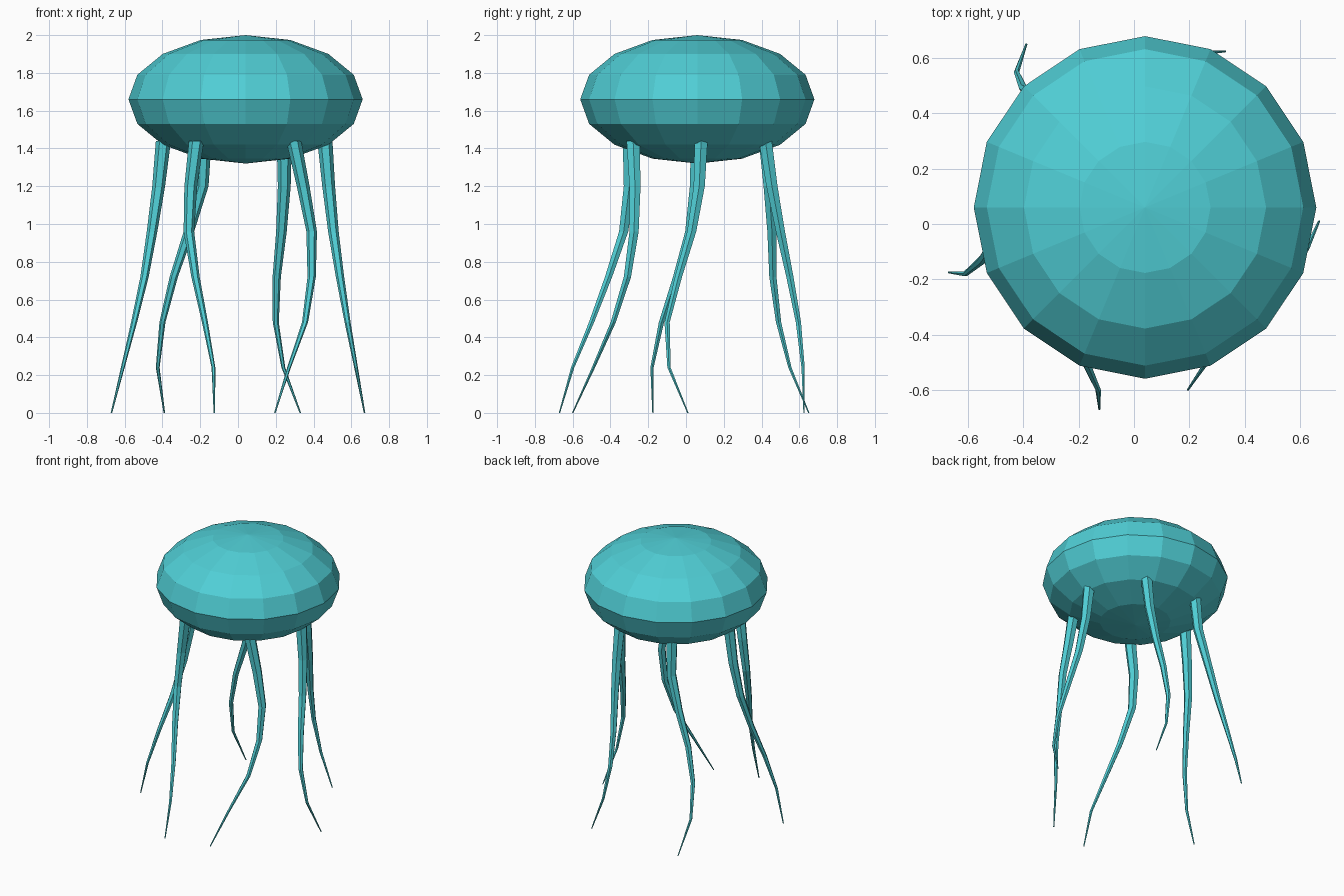
import bpy
import bmesh
from math import cos, sin, pi
from mathutils import Matrix, Vector

default_cube = bpy.data.objects.get("Cube")
if default_cube:
    bpy.data.objects.remove(default_cube, do_unlink=True)

# Single flat colour
teal = bpy.data.materials.new("teal")
teal.use_nodes = True
teal.diffuse_color = (0.08, 0.62, 0.67, 1)
teal.node_tree.nodes["Principled BSDF"].inputs["Base Color"].default_value = teal.diffuse_color

BELL_CENTRE = Vector((0.04, 0.06, 1.66))
ROOT_HEIGHT = 1.44
ROOT_RADIUS = 0.04
TIP_RADIUS = 0.004
SIDES = 6


def add_object(name, bm):
    """Turn a bmesh into a flat shaded teal object."""
    bmesh.ops.recalc_face_normals(bm, faces=bm.faces)
    mesh = bpy.data.meshes.new(name)
    bm.to_mesh(mesh)
    bm.free()
    mesh.materials.append(teal)
    obj = bpy.data.objects.new(name, mesh)
    bpy.context.collection.objects.link(obj)
    return obj


def add_tentacle(name, xs, ys):
    """Tapered tube through evenly spaced heights, from root down to tip."""
    bm = bmesh.new()
    steps = len(xs) - 1
    rings = []
    for i, (x, y) in enumerate(zip(xs, ys)):
        t = i / steps
        radius = ROOT_RADIUS + (TIP_RADIUS - ROOT_RADIUS) * t
        angles = [2 * pi * k / SIDES for k in range(SIDES)]
        rings.append([bm.verts.new((x + radius * cos(a), y + radius * sin(a),
                                    ROOT_HEIGHT * (1 - t))) for a in angles])
    for upper, lower in zip(rings, rings[1:]):
        for k in range(SIDES):
            n = (k + 1) % SIDES
            bm.faces.new((upper[k], lower[k], lower[n], upper[n]))
    bm.faces.new(rings[0])
    bm.faces.new(rings[-1])
    return add_object(name, bm)


# Bell: flattened faceted sphere
bell = bmesh.new()
bmesh.ops.create_uvsphere(bell, u_segments=16, v_segments=8, radius=1,
                          matrix=Matrix.Translation(BELL_CENTRE)
                          @ Matrix.Diagonal((0.62, 0.62, 0.34, 1)))
add_object("bell", bell)

# Six trailing tentacles: sideways and depth positions from root to tip
add_tentacle("left_tentacle",
             (.46, .48, .505, .54, .58, .625, .67),
             (.08, .07, .03, -.04, -.10, -.09, .01))
add_tentacle("back_left_tentacle",
             (.245, .245, .23, .205, .20, .24, .33),
             (.42, .455, .50, .55, .595, .62, .625))
add_tentacle("back_right_tentacle",
             (-.18, -.19, -.26, -.34, -.40, -.425, -.39),
             (.42, .44, .455, .46, .49, .55, .65))
add_tentacle("right_tentacle",
             (-.395, -.42, -.455, -.495, -.55, -.61, -.67),
             (.06, .05, .02, -.05, -.13, -.18, -.175))
add_tentacle("front_right_tentacle",
             (-.22, -.25, -.26, -.225, -.175, -.13, -.125),
             (-.30, -.30, -.33, -.41, -.50, -.60, -.67))
add_tentacle("front_left_tentacle",
             (.295, .345, .39, .39, .355, .27, .195),
             (-.28, -.27, -.275, -.31, -.385, -.49, -.60))
